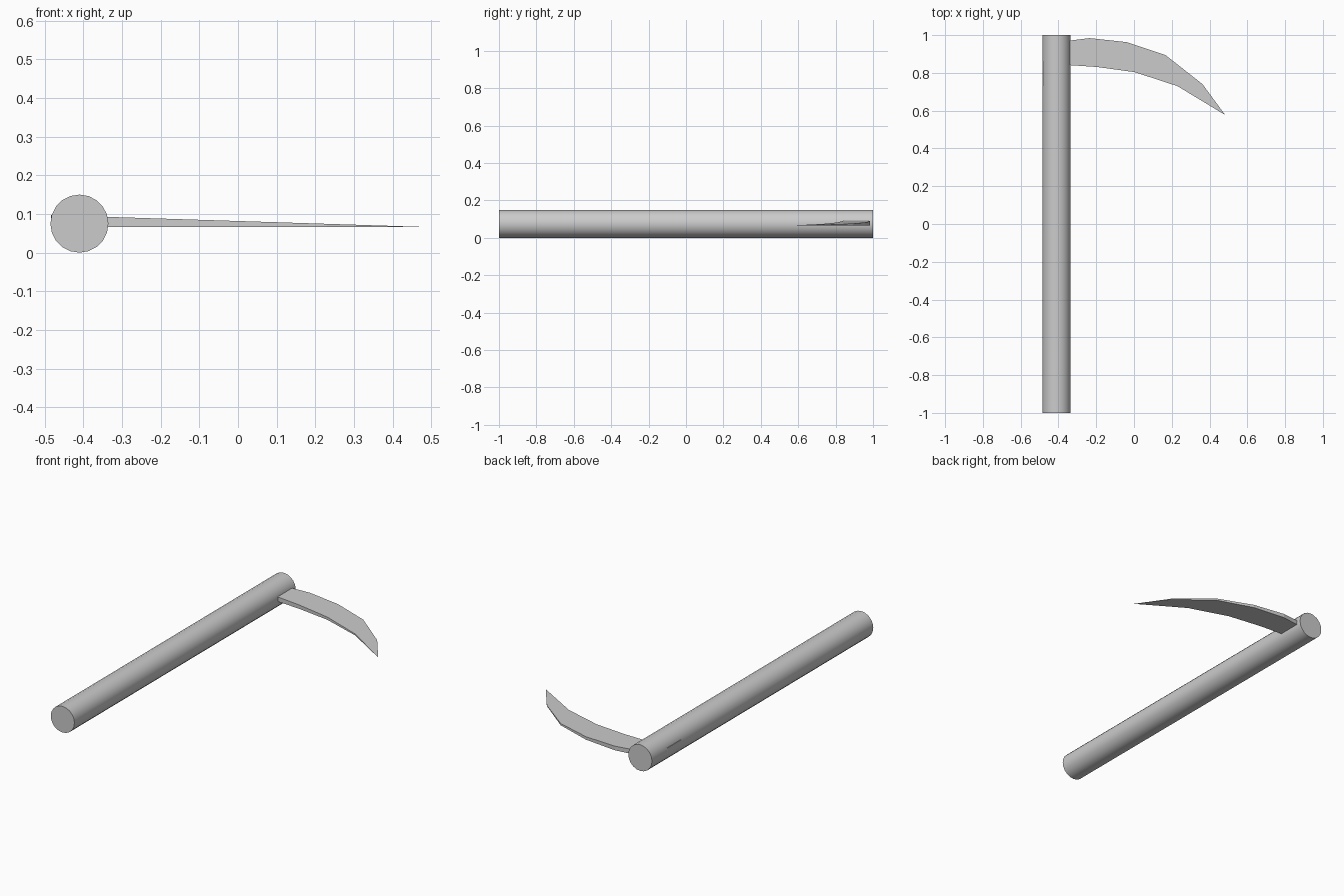
import bpy, bmesh, math

cube = bpy.data.objects.get("Cube")
if cube:
    bpy.data.objects.remove(cube, do_unlink=True)

# One plain grey for everything
grey = bpy.data.materials.new("plain_grey")
grey.use_nodes = True
colour = (0.6, 0.6, 0.6, 1)
grey.diffuse_color = colour
grey.node_tree.nodes["Principled BSDF"].inputs["Base Color"].default_value = colour

# Handle: long round pole lying along y
bpy.ops.mesh.primitive_cylinder_add(vertices=20, radius=0.075, depth=2,
                                    location=(-0.41, 0, 0.075),
                                    rotation=(math.pi / 2, 0, 0))
handle = bpy.context.object
handle.name = "handle"
handle.data.materials.append(grey)
bpy.ops.object.shade_smooth_by_angle(angle=math.radians(40))

# Blade: curved outline, flat underneath, top sloping down to the tip
outer = [(-0.484, 0.86), (-0.43, 0.96), (-0.235, 0.984), (-0.04, 0.963),
         (0.167, 0.894), (0.362, 0.741)]
tip = (0.483, 0.577)
inner = [(0.23, 0.73), (0.003, 0.804), (-0.193, 0.831), (-0.40, 0.845),
         (-0.484, 0.73)]
bottom_z = 0.066
slope = 0.0317

bm = bmesh.new()
lower = [bm.verts.new((x, y, bottom_z)) for x, y in outer + [tip] + inner]
upper = [bm.verts.new((v.co.x, v.co.y, bottom_z + slope * (tip[0] - v.co.x) + 0.0004))
         for v in lower]
bm.faces.new(lower)
bm.faces.new(upper)
for i in range(len(lower)):
    j = (i + 1) % len(lower)
    bm.faces.new((lower[i], lower[j], upper[j], upper[i]))
bmesh.ops.recalc_face_normals(bm, faces=bm.faces)
mesh = bpy.data.meshes.new("blade")
bm.to_mesh(mesh)
bm.free()
mesh.materials.append(grey)
blade = bpy.data.objects.new("blade", mesh)
bpy.context.collection.objects.link(blade)
